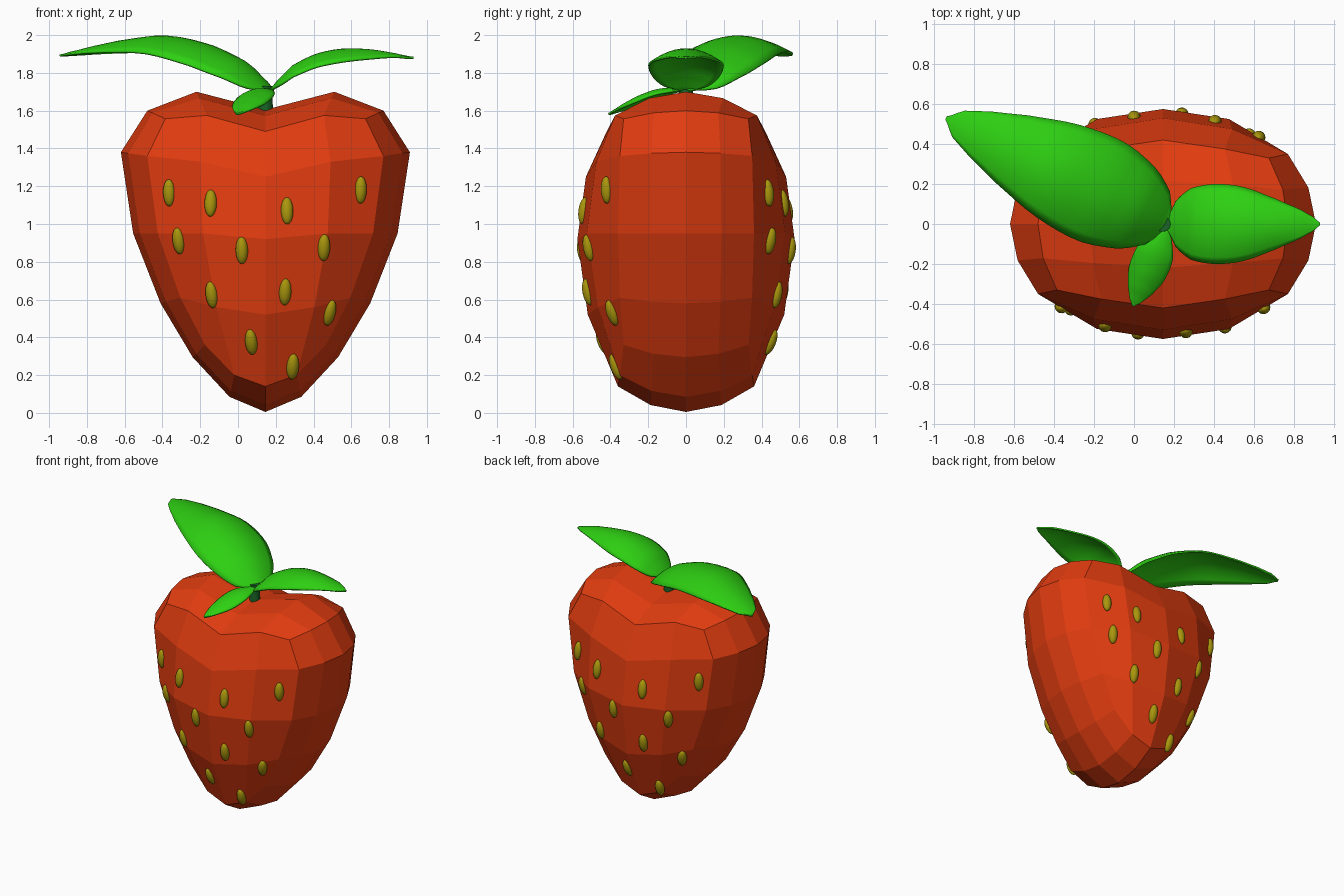
import bpy, bmesh
from math import pi
from mathutils import Vector, Matrix
from mathutils.bvhtree import BVHTree

if "Cube" in bpy.data.objects:
    bpy.data.objects.remove(bpy.data.objects["Cube"])

CX = 0.145  # centre line of the fruit


def material(name, rgb):
    m = bpy.data.materials.new(name)
    m.diffuse_color = (*rgb, 1)
    m.use_nodes = True
    m.node_tree.nodes["Principled BSDF"].inputs["Base Color"].default_value = m.diffuse_color
    return m


RED = material("red", (0.75, 0.045, 0.005))
GREEN = material("leaf green", (0.027, 0.63, 0.006))
DARK = material("stem green", (0.01, 0.13, 0.02))
YELLOW = material("seed yellow", (0.40, 0.31, 0.004))


def add_object(name, bm, mat, smooth=False):
    me = bpy.data.meshes.new(name)
    bm.to_mesh(me)
    bm.free()
    me.materials.append(mat)
    for p in me.polygons:
        p.use_smooth = smooth
    ob = bpy.data.objects.new(name, me)
    bpy.context.collection.objects.link(ob)
    return ob


# Fruit: one quarter of a 4x4x4 faceted heart, mirrored in x and y
# half outline from bottom centre to top centre: middle slice (x, z)
outer = [(0, .005), (.19, .085), (.385, .295), (.555, .58), (.70, .95),
         (.765, 1.38), (.625, 1.60), (.365, 1.70), (0, 1.605)]
# same outline on the front rim (x, y, z)
rim = [(0, .36, .14), (.165, .35, .20), (.32, .33, .36), (.45, .35, .61), (.57, .36, .95),
       (.625, .35, 1.36), (.53, .33, 1.557), (.31, .375, 1.575), (0, .42, 1.49)]
# inside points of the front face, keyed by (column, row)
inside = {(0, 1): (0, .52, .52), (0, 2): (0, .575, .92), (0, 3): (0, .53, 1.25),
          (1, 1): (.26, .465, .56), (1, 2): (.33, .525, .95), (1, 3): (.345, .475, 1.33)}
border = [(0, 0), (1, 0), (2, 0), (2, 1), (2, 2), (2, 3), (2, 4), (1, 4), (0, 4)]

bm = bmesh.new()
layers = [[bm.verts.new((x, -y, z)) for x, y, z in rim]]
for depth, blend in ((.52, .27), (0, 0)):
    layers.append([bm.verts.new((ox + (ix - ox) * blend, -iy * depth, oz + (iz - oz) * blend))
                   for (ox, oz), (ix, iy, iz) in zip(outer, rim)])
for a, b in zip(layers, layers[1:]):
    for k in range(8):
        bm.faces.new((a[k], b[k], b[k + 1], a[k + 1]))
grid = dict(zip(border, layers[0]))
for key, (x, y, z) in inside.items():
    grid[key] = bm.verts.new((x, -y, z))
for i in range(2):
    for j in range(4):
        bm.faces.new((grid[i, j], grid[i + 1, j], grid[i + 1, j + 1], grid[i, j + 1]))
fruit = add_object("fruit", bm, RED)
fruit.location.x = CX
mirror = fruit.modifiers.new("mirror", 'MIRROR')
mirror.use_axis = (True, True, False)

# Seeds: small ellipsoids lying on the fruit surface, front set turned round to the back
seeds = [(-.365, 1.165), (-.315, .91), (-.145, 1.11), (-.14, .625), (.02, .86), (.07, .375),
         (.26, 1.07), (.25, .64), (.29, .245), (.455, .875), (.485, .53), (.65, 1.18)]
bpy.context.view_layer.update()
tree = BVHTree.FromObject(fruit, bpy.context.evaluated_depsgraph_get())
bm = bmesh.new()
for side in (-1, 1):
    for sx, sz in seeds:
        x = sx if side < 0 else .26 - sx
        hit, n, _, _ = tree.ray_cast(Vector((x - CX, side * 2, sz)), Vector((0, -side, 0)))
        if hit is None:
            continue
        if n.y * side < 0:
            n = -n
        up = (Vector((0, 0, 1)) - n * n.z).normalized()
        rot = Matrix((n.cross(up), n, up)).transposed().to_4x4()
        place = Matrix.Translation(hit + Vector((CX, 0, 0)))
        bmesh.ops.create_uvsphere(bm, u_segments=16, v_segments=10, radius=1,
                                  matrix=place @ rot @ Matrix.Diagonal((.033, .03, .072, 1)))
add_object("seeds", bm, YELLOW, True)

# Stem
bm = bmesh.new()
bmesh.ops.create_cone(bm, cap_ends=True, segments=16, radius1=.04, radius2=.038, depth=.20,
                      matrix=Matrix.Translation((CX, 0, 1.63)))
stem = add_object("stem", bm, DARK)


def curve(stations, t):
    """Smooth interpolation of the station values at t."""
    n = len(stations)
    i = max(k for k in range(n - 1) if stations[k][0] <= t)
    p = [Vector(stations[min(max(k, 0), n - 1)][1:]) for k in range(i - 1, i + 3)]
    u = (t - stations[i][0]) / (stations[i + 1][0] - stations[i][0])
    return .5 * (2 * p[1] + (p[2] - p[0]) * u + (2 * p[0] - 5 * p[1] + 4 * p[2] - p[3]) * u * u
                 + (3 * p[1] - p[0] - 3 * p[2] + p[3]) * u ** 3)


# Leaves: domed blades; stations are (t, midrib z, half width, edge droop)
def leaf(name, base, tip, stations, rows=28, cols=12):
    base, tip = Vector(base), Vector(tip)
    d = (tip - base).normalized()
    across = Vector((-d.y, d.x))
    bm = bmesh.new()
    strips = []
    for r in range(rows + 1):
        t = r / rows
        t = t * t * (3 - 2 * t)  # denser at both ends
        z, w, droop = curve(stations, t)
        w = max(w, .004)
        strip = []
        for c in range(cols + 1):
            s = 2 * c / cols - 1
            q = base.lerp(tip, t) + across * (w * s)
            strip.append(bm.verts.new((q.x, q.y, z - droop * s * s)))
        strips.append(strip)
    for a, b in zip(strips, strips[1:]):
        for c in range(cols):
            bm.faces.new((a[c], b[c], b[c + 1], a[c + 1]))
    ob = add_object(name, bm, GREEN, True)
    solid = ob.modifiers.new("thickness", 'SOLIDIFY')
    solid.thickness = .012
    return ob


leaf("large_leaf", (.18, .0), (-.94, .53),
     [(0, 1.715, .03, .0), (.05, 1.77, .14, .05), (.14, 1.865, .22, .09), (.3, 1.95, .272, .10),
      (.5, 1.998, .255, .09), (.7, 1.975, .19, .06), (.85, 1.94, .125, .03),
      (.95, 1.912, .07, .01), (1, 1.898, .01, 0)])
leaf("medium_leaf", (.165, 0), (.93, 0),
     [(0, 1.715, .03, 0), (.06, 1.765, .12, .03), (.16, 1.84, .18, .055), (.32, 1.90, .20, .065),
      (.5, 1.928, .185, .065), (.7, 1.925, .13, .045), (.87, 1.905, .075, .015), (.96, 1.89, .035, .005),
      (1, 1.886, .008, 0)])
leaf("small_leaf", (.165, -.005), (-.005, -.41),
     [(0, 1.715, .01, 0), (.15, 1.72, .055, .015), (.35, 1.715, .095, .03), (.6, 1.68, .095, .035),
      (.8, 1.637, .065, .02), (.94, 1.602, .03, .005), (1, 1.588, .006, 0)])
